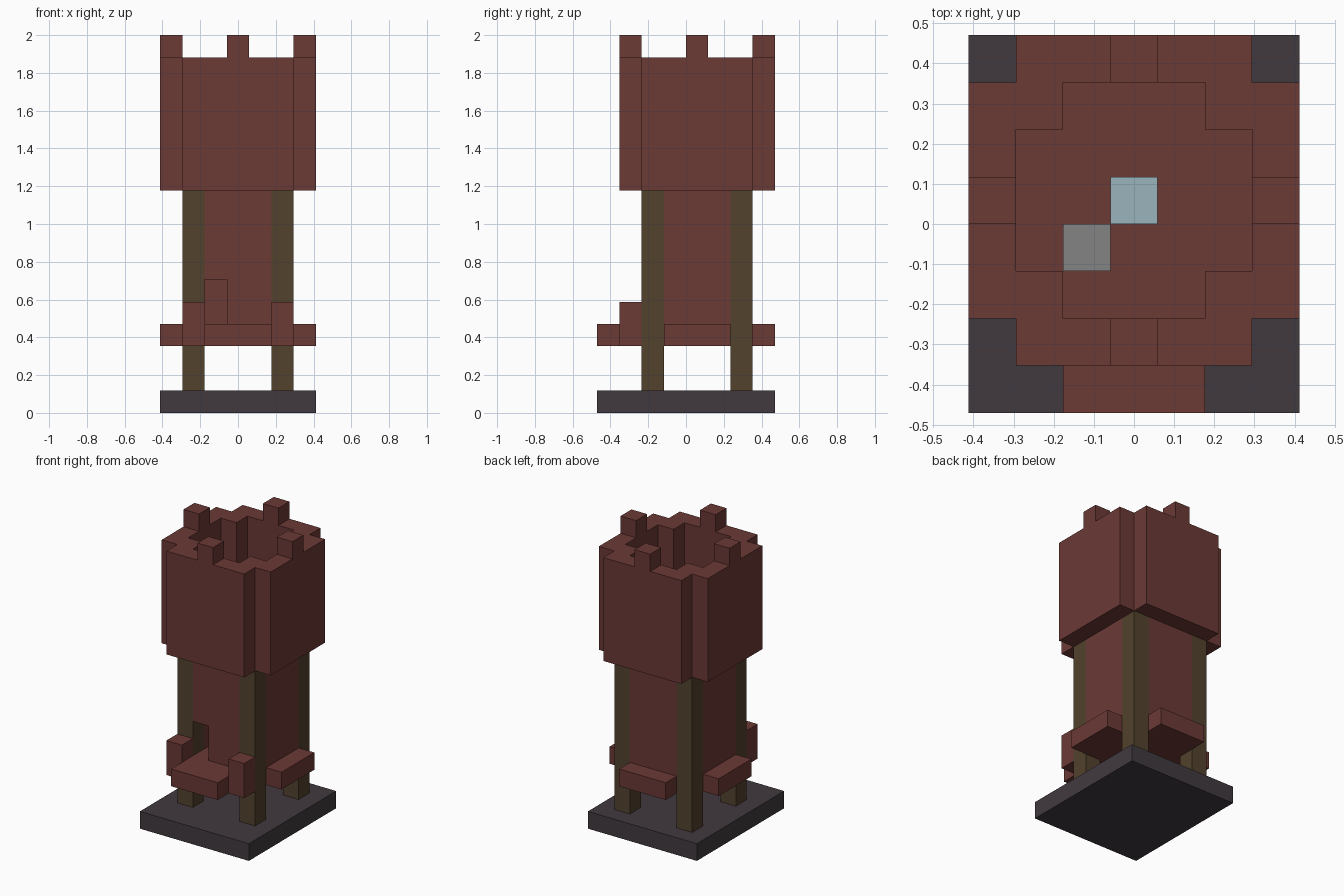
import bpy, bmesh
from mathutils import Vector

cube = bpy.data.objects.get("Cube")
if cube:
    bpy.data.objects.remove(cube, do_unlink=True)

U = 2 / 17                       # one block
AXIS = Vector((0, 0.5, 0))       # tower axis, in blocks


def material(name, rgb):
    m = bpy.data.materials.new(name)
    m.use_nodes = True
    m.diffuse_color = (*rgb, 1)
    m.node_tree.nodes["Principled BSDF"].inputs["Base Color"].default_value = (*rgb, 1)
    return m


brick = material("red brick", (0.147, 0.041, 0.036))
timber = material("brown timber", (0.084, 0.054, 0.026))
slate = material("dark slate", (0.053, 0.042, 0.050))
glass = material("pale blue", (0.328, 0.456, 0.503))
metal = material("grey", (0.227, 0.227, 0.227))


def finish(name, mat, bm):
    """Scale from blocks to units and link as an object."""
    bmesh.ops.recalc_face_normals(bm, faces=bm.faces)
    for v in bm.verts:
        v.co = (v.co + AXIS) * U
    me = bpy.data.meshes.new(name)
    bm.to_mesh(me)
    bm.free()
    me.materials.append(mat)
    ob = bpy.data.objects.new(name, me)
    bpy.context.scene.collection.objects.link(ob)


def prism(name, mat, points, depth):
    """Extrude a closed outline along the depth vector."""
    bm = bmesh.new()
    face = bm.faces.new([bm.verts.new(p) for p in points])
    new = bmesh.ops.extrude_face_region(bm, geom=[face], use_keep_orig=True)["geom"]
    bmesh.ops.translate(bm, vec=depth, verts=[g for g in new if isinstance(g, bmesh.types.BMVert)])
    finish(name, mat, bm)


def box(name, mat, x, y, z):
    outline = [(x[0], y[0], z[0]), (x[1], y[0], z[0]), (x[1], y[1], z[0]), (x[0], y[1], z[0])]
    prism(name, mat, outline, (0, 0, z[1] - z[0]))


def around(c, half=0.5):
    return c - half, c + half


def notched(r, z):
    """Square outline with a one-block notch at each corner."""
    n = r - 1
    quarter = [(r, n), (n, n), (n, r)]
    points = []
    for _ in range(4):
        points += [(x, y, z) for x, y in quarter]
        quarter = [(-y, x) for x, y in quarter]
    return points


# Base slab
box("base", slate, (-3.5, 3.5), (-4.5, 3.5), (0, 1))

# Corner legs and the two front posts
for sx, side in ((-1, "right"), (1, "left")):
    for sy, end in ((-1, "front"), (1, "back")):
        box(f"{end}_{side}_leg", timber, around(2 * sx), around(2 * sy), (1, 10))
    box(f"front_{side}_post", brick, around(2 * sx), around(-3), (3, 5))
    # Side wall, ledge and battlement
    box(f"{side}_wall", brick, around(2 * sx), (-1.5, 1.5), (3, 10))
    box(f"{side}_ledge", brick, around(3 * sx), (-1.5, 1.5), (3, 4))
    box(f"{side}_merlon", brick, around(3 * sx), around(0), (16, 17))

# Back wall, and front wall with its doorway
box("back_wall", brick, (-1.5, 1.5), around(2), (3, 10))
door_wall = [(-1.5, 3), (1.5, 3), (1.5, 10), (-1.5, 10), (-1.5, 6), (-0.5, 6), (-0.5, 4), (-1.5, 4)]
prism("front_wall", brick, [(x, -2.5, z) for x, z in door_wall], (0, 1, 0))

# Lower floor, porch and back ledge
box("lower_floor", brick, (-1.5, 1.5), (-1.5, 1.5), (3, 4))
box("porch", brick, (-1.5, 1.5), (-4.5, -2.5), (3, 4))
box("back_ledge", brick, (-1.5, 1.5), around(3), (3, 4))

# Upper wall: hollow notched ring
bm = bmesh.new()
rings = [[bm.verts.new(p) for p in notched(r, z)]
         for r, z in ((3.5, 10), (3.5, 16), (2.5, 16), (2.5, 10))]
for a, b in zip(rings, rings[1:] + rings[:1]):
    for i in range(len(a)):
        j = (i + 1) % len(a)
        bm.faces.new((a[i], a[j], b[j], b[i]))
finish("upper_wall", brick, bm)

# Upper floor with its two inlaid tiles
prism("upper_floor", brick, notched(2.5, 10), (0, 0, 1))
box("blue_tile", glass, around(0), around(0), (11, 11.06))
box("grey_hatch", metal, around(-1), around(-1), (11, 11.06))

# Front and back battlements
for sy, end in ((-1, "front"), (1, "back")):
    box(f"{end}_merlon", brick, around(0), around(3 * sy), (16, 17))
